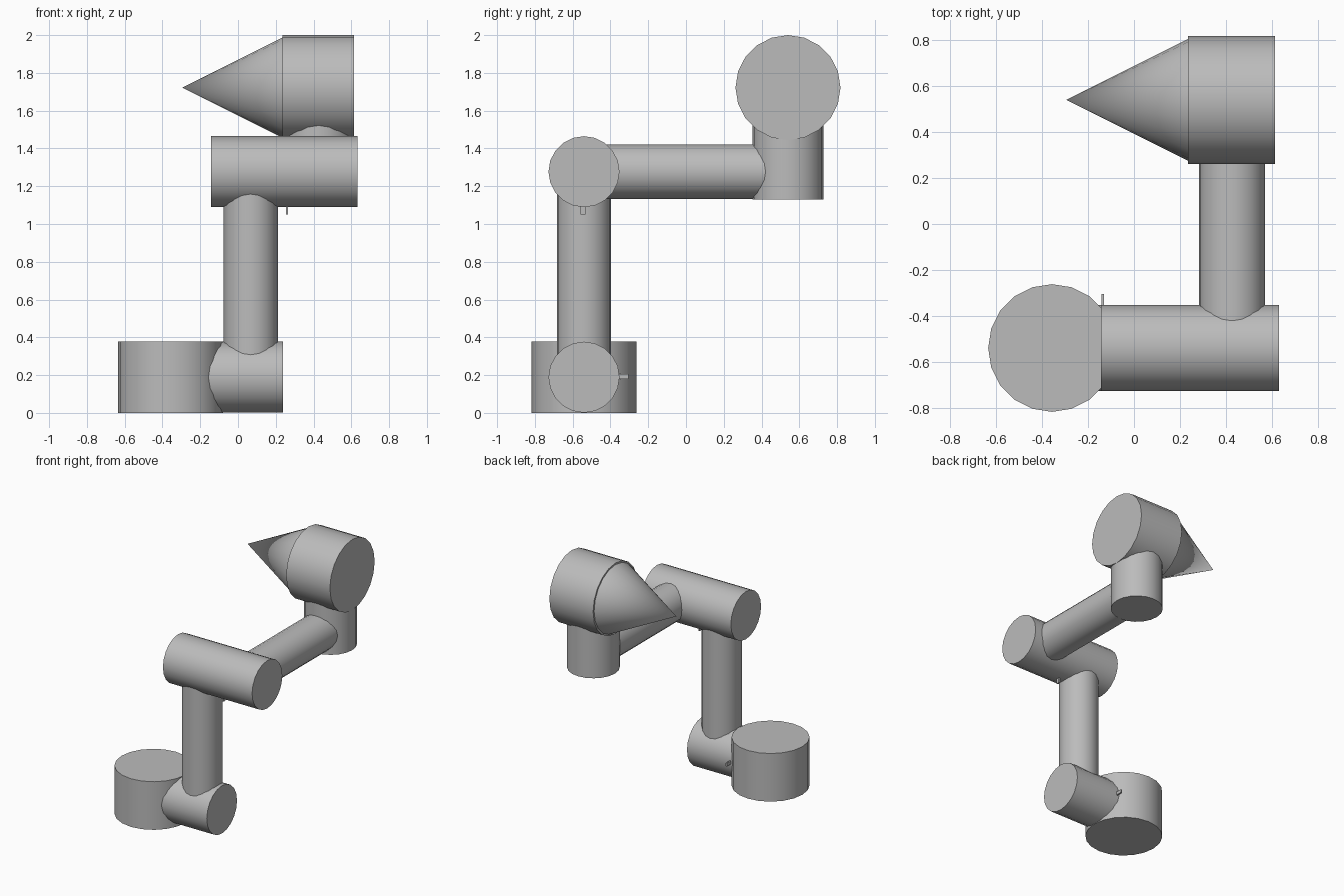
import bpy
from math import radians
from mathutils import Vector

cube = bpy.data.objects.get("Cube")
if cube:
    bpy.data.objects.remove(cube, do_unlink=True)

grey = bpy.data.materials.new("plain grey")
grey.use_nodes = True
colour = (0.5, 0.5, 0.5, 1)
grey.diffuse_color = colour
grey.node_tree.nodes["Principled BSDF"].inputs["Base Color"].default_value = colour

SIDES = 20
BIG, JOINT, LINK = 0.278, 0.188, 0.144


def rod(name, start, end, radius, tip=None):
    """Cylinder, or a cone when tip is given, running from start to end."""
    a, b = Vector(start), Vector(end)
    bpy.ops.mesh.primitive_cone_add(
        vertices=SIDES, radius1=radius, radius2=radius if tip is None else tip,
        depth=(b - a).length, location=(a + b) / 2,
        rotation=(b - a).to_track_quat('Z', 'Y').to_euler())
    part = bpy.context.object
    part.name = name
    part.data.materials.append(grey)
    bpy.ops.object.shade_smooth_by_angle(angle=radians(30))
    return part


def pin(name, centre, size):
    """Small rectangular peg."""
    bpy.ops.mesh.primitive_cube_add(size=1, location=centre)
    part = bpy.context.object
    part.name = name
    part.scale = size
    part.data.materials.append(grey)


Y = 0.54               # the base lies at -Y, the head at +Y
LOW, HIGH = 0.189, 1.277   # shoulder and elbow axis heights
ARM_X, FORE_X = 0.067, 0.427
HEAD_Z = 1.722

# Base and shoulder
rod("base", (-0.357, -Y, 0), (-0.357, -Y, 0.378), BIG)
rod("shoulder", (-0.16, -Y, LOW), (0.238, -Y, LOW), JOINT)

# Upper arm and two-part elbow
rod("upper_arm", (ARM_X, -Y, LOW), (ARM_X, -Y, HIGH), LINK)
rod("elbow_inner", (-0.143, -Y, HIGH), (0.24, -Y, HIGH), JOINT)
rod("elbow_outer", (0.24, -Y, HIGH), (0.632, -Y, HIGH), JOINT)

# Forearm and wrist
rod("forearm", (FORE_X, -Y, HIGH), (FORE_X, Y, HIGH), LINK)
rod("wrist", (FORE_X, Y, 1.13), (FORE_X, Y, 1.53), JOINT)

# Head with its pointed nose
rod("head", (0.235, Y, HEAD_Z), (0.615, Y, HEAD_Z), BIG)
rod("nose_cone", (0.235, Y, HEAD_Z), (-0.295, Y, HEAD_Z), 0.265, tip=0)

# Locating pins at the joints
pin("shoulder_pin", (-0.137, -0.34, LOW + 0.003), (0.011, 0.07, 0.026))
pin("elbow_pin", (0.259, -0.545, 1.085), (0.011, 0.026, 0.07))
